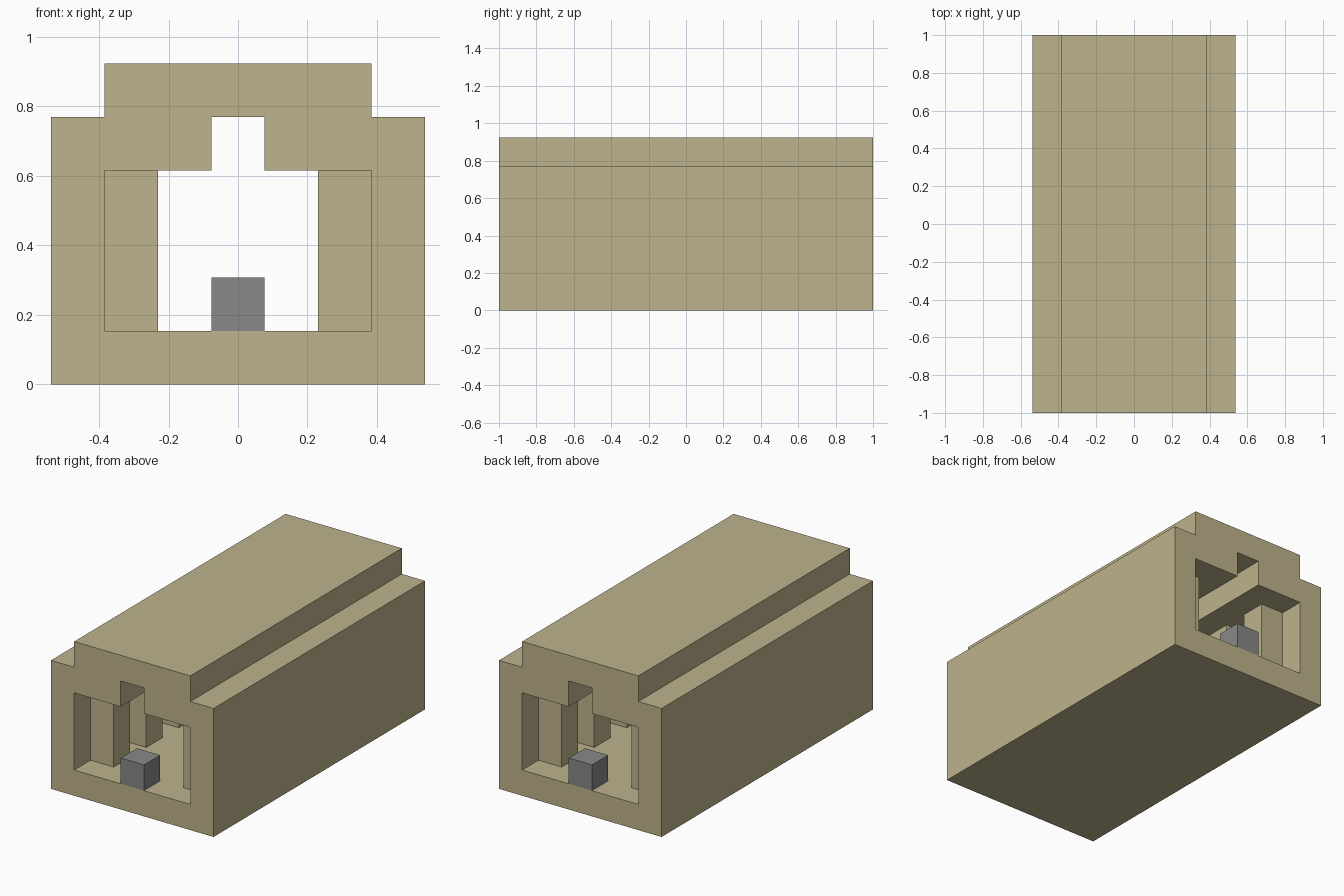
import bpy
import bmesh

U = 2 / 13          # one block
LENGTH = 13         # length of the tunnel in blocks

if "Cube" in bpy.data.objects:
    bpy.data.objects.remove(bpy.data.objects["Cube"])


def make_material(name, rgb):
    mat = bpy.data.materials.new(name)
    mat.use_nodes = True
    mat.diffuse_color = (*rgb, 1)
    mat.node_tree.nodes["Principled BSDF"].inputs["Base Color"].default_value = (*rgb, 1)
    return mat


SAND = make_material("sandstone", (0.515, 0.451, 0.262))
GREY = make_material("grey stone", (0.246, 0.246, 0.246))


def prism(name, half, y0, y1, mat):
    """Extrude a mirrored half profile (block units) from row y0 to row y1."""
    profile = half + [(-x, z) for x, z in reversed(half)]
    bm = bmesh.new()
    face = bm.faces.new([bm.verts.new((x * U, y0 * U - 1, z * U)) for x, z in profile])
    res = bmesh.ops.extrude_face_region(bm, geom=[face])
    moved = [v for v in res["geom"] if isinstance(v, bmesh.types.BMVert)]
    bmesh.ops.translate(bm, verts=moved, vec=(0, (y1 - y0) * U, 0))
    bmesh.ops.recalc_face_normals(bm, faces=bm.faces)
    mesh = bpy.data.meshes.new(name)
    bm.to_mesh(mesh)
    bm.free()
    mesh.materials.append(mat)
    obj = bpy.data.objects.new(name, mesh)
    bpy.context.collection.objects.link(obj)
    return obj


# Stepped outer shell with the hall and its ceiling groove cut through
shell = prism("tunnel_shell", [(3.5, 0), (3.5, 5), (2.5, 5), (2.5, 6)], 0, LENGTH, SAND)
cutter = prism("hall_cutter", [(2.5, 1), (2.5, 4), (0.5, 4), (0.5, 5)], -1, LENGTH + 1, SAND)
cutter.hide_render = True
cut = shell.modifiers.new("hall", "BOOLEAN")
cut.operation = "DIFFERENCE"
cut.solver = "EXACT"
cut.object = cutter
bpy.context.view_layer.objects.active = shell
bpy.ops.object.modifier_apply(modifier=cut.name)
bpy.data.objects.remove(cutter)

# Pillars along both walls, on every second row
for row in range(1, LENGTH, 2):
    for side, label in ((1, "left"), (-1, "right")):
        pillar = prism(f"{label}_pillar_{row}", [(0.5, 1), (0.5, 4)], row, row + 1, SAND)
        pillar.location.x = side * 2 * U

# Grey block standing in each doorway
for row, label in ((0, "front"), (LENGTH - 1, "back")):
    prism(f"{label}_block", [(0.5, 1), (0.5, 2)], row, row + 1, GREY)
